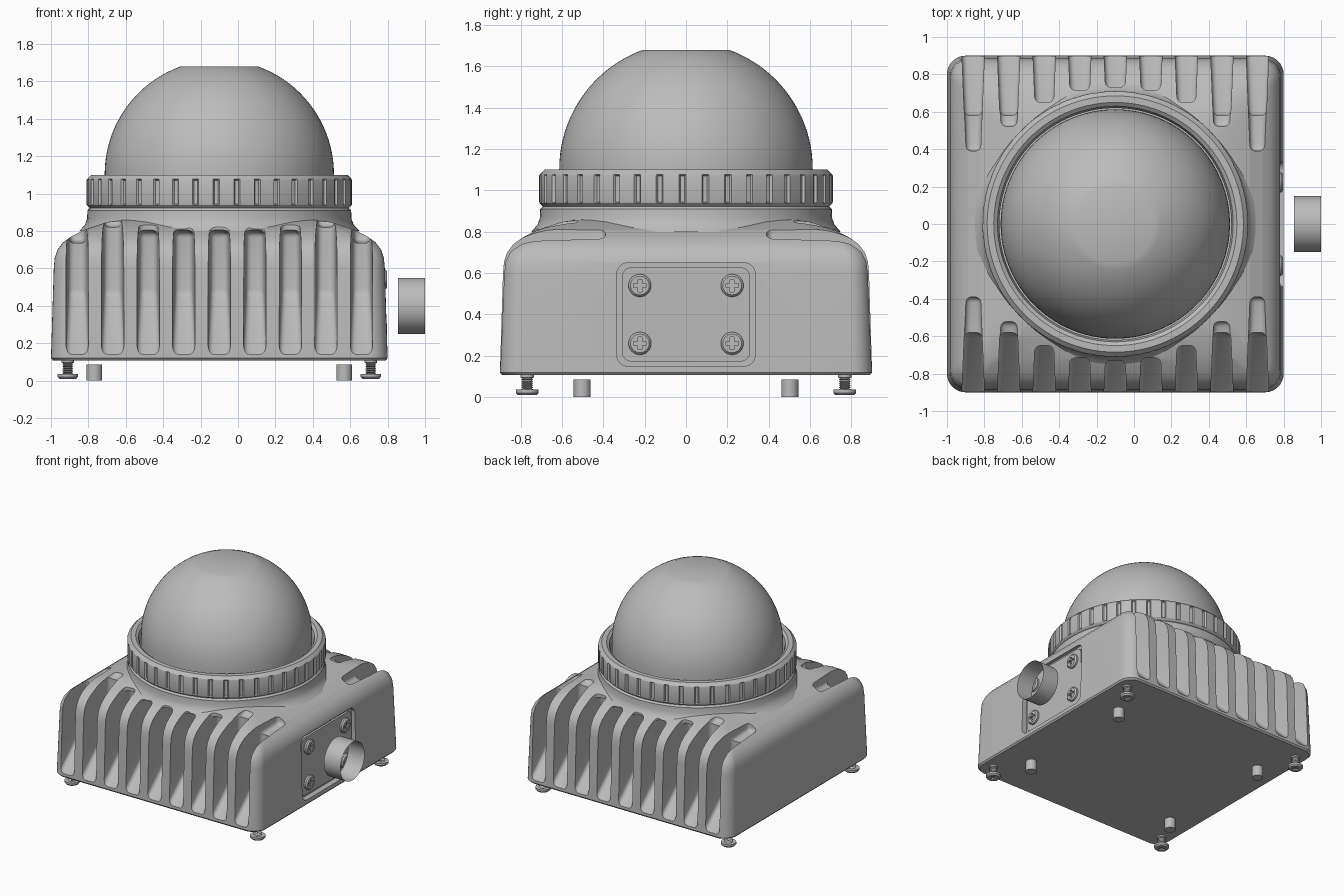
import bpy, bmesh, math
from mathutils import Matrix, Vector

cube = bpy.data.objects.get("Cube")
if cube:
    bpy.data.objects.remove(cube)

CX = -0.1  # housing centre; the connector sticks out on +x
grey = bpy.data.materials.new("light_grey")
grey.use_nodes = True
COLOUR = (0.5, 0.5, 0.5, 1)
grey.diffuse_color = COLOUR
grey.node_tree.nodes["Principled BSDF"].inputs["Base Color"].default_value = COLOUR


def finish(bm, name, normals=True):
    if normals:
        bmesh.ops.recalc_face_normals(bm, faces=bm.faces)
    mesh = bpy.data.meshes.new(name)
    bm.to_mesh(mesh)
    bm.free()
    ob = bpy.data.objects.new(name, mesh)
    mesh.materials.append(grey)
    bpy.context.collection.objects.link(ob)
    return ob


def select(ob):
    bpy.ops.object.select_all(action='DESELECT')
    ob.select_set(True)
    bpy.context.view_layer.objects.active = ob


def smooth(ob, angle=30):
    select(ob)
    bpy.ops.object.shade_smooth_by_angle(angle=math.radians(angle))


def cut(ob, cutter):
    mod = ob.modifiers.new("cut", 'BOOLEAN')
    mod.operation = 'DIFFERENCE'
    mod.solver = 'EXACT'
    mod.object = cutter
    select(ob)
    bpy.ops.object.modifier_apply(modifier=mod.name)


def skin(bm, loops, closed=False):
    """Bridge equal-length point loops; cap the ends or close into a ring."""
    rings = [[bm.verts.new(p) for p in loop] for loop in loops]
    n = len(rings[0])
    pairs = list(zip(rings, rings[1:]))
    if closed:
        pairs.append((rings[-1], rings[0]))
    for a, b in pairs:
        for i in range(n):
            j = (i + 1) % n
            bm.faces.new((a[i], a[j], b[j], b[i]))
    if not closed:
        bm.faces.new(rings[0])
        bm.faces.new(rings[-1])


def circle(r, z, n):
    return [(r * math.cos(math.tau * i / n), r * math.sin(math.tau * i / n), z) for i in range(n)]


def lathe(name, profile, place=Matrix.Translation((CX, 0, 0)), n=64, closed=False):
    bm = bmesh.new()
    skin(bm, [circle(r, z, n) for r, z in profile], closed)
    bm.transform(place)
    ob = finish(bm, name)
    smooth(ob)
    return ob


def rounded_rect(hx, hy, r, steps=8):
    pts = []
    for q, (sx, sy) in enumerate(((1, 1), (-1, 1), (-1, -1), (1, -1))):
        for k in range(steps + 1):
            a = math.pi / 2 * (q + k / steps)
            pts.append((sx * (hx - r) + r * math.cos(a), sy * (hy - r) + r * math.sin(a)))
    return pts


def side_block(name, hy, hz, r, x0, x1):
    """Rounded rectangle on the +x side, extruded along x."""
    bm = bmesh.new()
    skin(bm, [[(x, y, z + 0.4) for y, z in rounded_rect(hy, hz, r)] for x in (x0, x1)])
    return finish(bm, name)


# Housing: rounded square sections stacked into a soft shoulder
bm = bmesh.new()
sections = [(0.89, 0.108), (0.9, 0.12), (0.885, 0.6), (0.88, 0.655), (0.865, 0.7),
            (0.835, 0.74), (0.79, 0.772), (0.72, 0.808), (0.6, 0.848), (0.45, 0.87)]
skin(bm, [[(x + CX, y, z) for x, y in rounded_rect(h, h, 0.1)] for h, z in sections])
housing = finish(bm, "housing")

# Neck under the ring, flared into the housing
neck = lathe("neck", [(0.64, 0.8), (0.75, 0.8), (0.735, 0.815), (0.718, 0.835), (0.707, 0.865),
                      (0.705, 0.91), (0.69, 0.925), (0.64, 0.925)], n=96)

# Cooling slot cutters, nine on the front and nine on the back
ENDS = [(0.73, 0.795), (0.715, 0.795), (0.65, 0.795), (0.52, 0.82), (0.39, 0.735)]
bm = bmesh.new()
for i in range(-4, 5):
    end, roof = ENDS[abs(i)]
    x = CX + i * 0.19
    outline = [(1.0, 0.04), (0.58, 0.46), (0.58, roof), (end, roof + 0.01), (end, 1.05), (1.0, 1.05)]
    for side in (-1, 1):
        part = bmesh.new()
        skin(part, [[(x + s * (0.047 + 0.04 * (y - 0.58)), side * y, z) for y, z in outline]
                    for s in (-1, 1)])
        bmesh.ops.recalc_face_normals(part, faces=part.faces)
        edges = [e for e in part.edges if e.is_convex]
        bmesh.ops.bevel(part, geom=edges, offset=0.03, segments=4, profile=0.5, affect='EDGES')
        temp = bpy.data.meshes.new("slot")
        part.to_mesh(temp)
        part.free()
        bm.from_mesh(temp)
        bpy.data.meshes.remove(temp)
slots = finish(bm, "slot_cutter")
recess = side_block("recess_cutter", 0.335, 0.25, 0.055, 0.755, 0.95)
for target in (housing, neck):
    cut(target, slots)
cut(housing, recess)
for helper in (slots, recess):
    bpy.data.objects.remove(helper)
smooth(housing)
smooth(neck)

# Locking ring with shallow grip notches around its rim
bm = bmesh.new()
NOTCHES = 40


def notched(r, z, depth):
    pts = []
    for i in range(NOTCHES):
        for f, d in ((0, 0), (0.35, 0), (0.7, 0), (0.76, depth), (0.94, depth)):
            a = math.tau * (i + f) / NOTCHES
            pts.append(((r - d) * math.cos(a) + CX, (r - d) * math.sin(a), z))
    return pts


skin(bm, [notched(r, z, d) for r, z, d in
          ((0.62, 0.92, 0), (0.69, 0.92, 0), (0.708, 0.938, 0), (0.71, 0.945, 0.012),
           (0.71, 1.07, 0.012), (0.708, 1.077, 0), (0.685, 1.1, 0), (0.65, 1.1, 0),
           (0.63, 1.085, 0), (0.62, 1.05, 0))], closed=True)
smooth(finish(bm, "locking_ring"), 25)

# Dome with a flat top
R = 0.613
a_top = math.acos(0.21 / R)
dome = [(R, 0.93)] + [(R * math.cos(a_top * k / 20), 1.103 + R * math.sin(a_top * k / 20))
                      for k in range(21)]
lathe("dome", dome, n=96)

# Side cover plate in its recess
plate = side_block("side_cover", 0.31, 0.227, 0.045, 0.74, 0.772)
smooth(plate)


def cross_screw(name, place, r, height, slot):
    """Screw head along local z with a cross-shaped drive."""
    head = lathe(name, [(r, 0), (r, height * 0.6), (r * 0.82, height)], place, n=32)
    bm = bmesh.new()
    for angle in (0, math.pi / 2):
        m = place @ Matrix.Translation((0, 0, height)) @ Matrix.Rotation(angle, 4, 'Z')
        bmesh.ops.create_cube(bm, size=1, matrix=m @ Matrix.Diagonal((r * 1.1, r * 0.35, slot, 1)))
    bits = finish(bm, "drive_cutter")
    mod_ok = head.modifiers.new("cut", 'BOOLEAN')
    mod_ok.operation = 'DIFFERENCE'
    mod_ok.solver = 'EXACT'
    mod_ok.use_self = True
    mod_ok.object = bits
    select(head)
    bpy.ops.object.modifier_apply(modifier=mod_ok.name)
    bpy.data.objects.remove(bits)
    smooth(head)


for y in (-0.223, 0.223):
    for z in (0.26, 0.54):
        to_x = Matrix.Translation((0.77, y, z)) @ Matrix.Rotation(math.pi / 2, 4, 'Y')
        cross_screw("cover_screw", to_x, 0.055, 0.026, 0.036)

# Connector sleeve: an open thin tube floating off the side
bm = bmesh.new()
bmesh.ops.create_cone(bm, cap_ends=False, segments=64, radius1=0.15, radius2=0.15, depth=0.145,
                      matrix=Matrix.Translation((0.9275, 0, 0.4)) @ Matrix.Rotation(math.pi / 2, 4, 'Y'))
smooth(finish(bm, "connector_sleeve"))

# Corner mounting screws with threads, and locating pegs
thread = [(0.033, 0.12), (0.033, 0.096)]
for k in range(6):
    z = 0.092 - k * 0.01
    thread += [(0.022, z), (0.029, z - 0.005)]
thread.append((0.022, 0.03))
for sx in (-1, 1):
    for sy in (-1, 1):
        foot = Matrix.Translation((CX + sx * 0.81, sy * 0.768, 0))
        lathe("mounting_screw_thread", thread, foot, n=24)
        flip = foot @ Matrix.Translation((0, 0, 0.036)) @ Matrix.Rotation(math.pi, 4, 'X')
        cross_screw("mounting_screw_head", flip, 0.055, 0.026, 0.03)
        peg = Matrix.Translation((CX + sx * 0.668, sy * 0.502, 0))
        lathe("locating_peg", [(0.041, 0), (0.041, 0.085)], peg, n=32)
